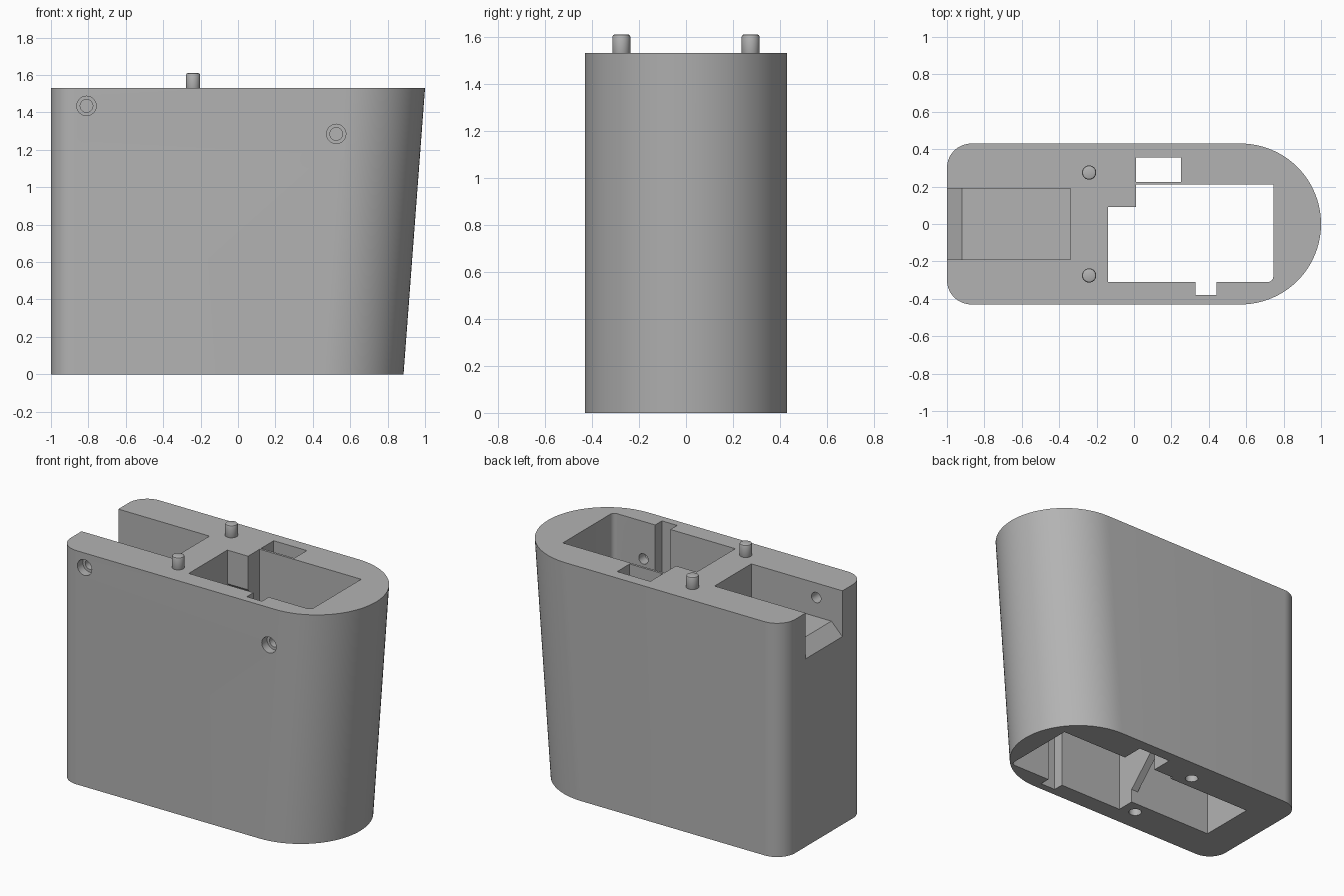
import bpy, bmesh
from math import sin, cos, pi, radians
from mathutils import Vector

cube = bpy.data.objects.get("Cube")
if cube:
    bpy.data.objects.remove(cube, do_unlink=True)

H, HALF = 1.53, 0.43

grey = bpy.data.materials.new("matte grey")
grey.use_nodes = True
colour = (0.45, 0.45, 0.45, 1)
grey.diffuse_color = colour
grey.node_tree.nodes["Principled BSDF"].inputs["Base Color"].default_value = colour


def arc(cx, cy, r, a0, a1, n):
    """Points on an arc, angles in degrees."""
    return [(cx + r * cos(radians(a0 + (a1 - a0) * i / n)),
             cy + r * sin(radians(a0 + (a1 - a0) * i / n))) for i in range(n + 1)]


def prism(name, profile, lo, hi, axis="z"):
    """Extrude a flat profile: (x, y) along z, (y, z) along x, (x, z) along y."""
    place = {"z": lambda p, t: (p[0], p[1], t),
             "x": lambda p, t: (t, p[0], p[1]),
             "y": lambda p, t: (p[0], t, p[1])}[axis]
    bm = bmesh.new()
    a = [bm.verts.new(place(p, lo)) for p in profile]
    b = [bm.verts.new(place(p, hi)) for p in profile]
    bm.faces.new(a)
    bm.faces.new(b)
    for i in range(len(a)):
        j = (i + 1) % len(a)
        bm.faces.new((a[i], a[j], b[j], b[i]))
    bmesh.ops.recalc_face_normals(bm, faces=bm.faces)
    mesh = bpy.data.meshes.new(name)
    bm.to_mesh(mesh)
    bm.free()
    mesh.materials.append(grey)
    ob = bpy.data.objects.new(name, mesh)
    bpy.context.collection.objects.link(ob)
    return ob


def rect(x0, x1, y0, y1):
    return [(x0, y0), (x1, y0), (x1, y1), (x0, y1)]


def circle(x, y, r):
    return arc(x, y, r, 0, 345, 23)


def select(ob):
    bpy.ops.object.select_all(action="DESELECT")
    ob.select_set(True)
    bpy.context.view_layer.objects.active = ob


def cut(ob, cutter):
    select(ob)
    cutter.hide_render = True
    mod = ob.modifiers.new("cut", "BOOLEAN")
    mod.operation = "DIFFERENCE"
    mod.solver = "EXACT"
    mod.object = cutter
    bpy.ops.object.modifier_apply(modifier=mod.name)
    bpy.data.objects.remove(cutter, do_unlink=True)


# Body: rounded rear corners and a round nose that leans outward toward the top
r = 0.13
outline = (arc(1 - HALF, 0, HALF, -90, 90, 48)
           + arc(-1 + r, HALF - r, r, 90, 180, 12)
           + arc(-1 + r, -HALF + r, r, 180, 270, 12))
body = prism("body", outline, 0, H)
for v in body.data.vertices:
    if v.co.z < 0.01 and v.co.x > 0:
        v.co.x -= 0.115

# Main cavity, running right through, with an overhanging block in one corner
main = [(0.01, -0.31)] + arc(0.715, -0.28, 0.03, -90, 0, 6) + [(0.745, 0.21), (0.01, 0.21)]
cut(body, prism("main_cavity", main, -0.1, 1.7))
side = [(-0.31, -0.1), (0.21, -0.1), (0.21, 1.15), (0.09, 1.31), (0.09, 1.7), (-0.31, 1.7)]
cut(body, prism("cavity_side", side, -0.14, 0.1, "x"))
cut(body, prism("wall_groove", rect(0.33, 0.44, -0.38, -0.25), -0.1, 1.7))

# Small pocket, open to the cavity below its thin wall
cut(body, prism("small_pocket", rect(0.01, 0.25, 0.225, 0.355), -0.1, 1.7))
cut(body, prism("pocket_opening", rect(0.01, 0.25, 0.15, 0.355), -0.1, 1.1))

# Rear notch with a sloping lip
notch = [(-1.1, 1.13), (-0.92, 1.31), (-0.34, 1.31), (-0.34, 1.7), (-1.1, 1.7)]
cut(body, prism("rear_notch", notch, -0.19, 0.19, "y"))

# Lower chamber and its gabled doorway to the main cavity
cut(body, prism("lower_chamber", rect(-0.76, -0.19, -0.19, 0.19), -0.1, 1.1))
door = [(-0.19, -0.1), (0.19, -0.1), (0.19, 0.09), (0, 0.28), (-0.19, 0.09)]
cut(body, prism("doorway", door, -0.25, -0.08, "x"))

# Countersunk screw holes in the front wall
for x, z in ((-0.81, 1.435), (0.525, 1.285)):
    cut(body, prism("screw_head", circle(x, z, 0.052), -0.5, -0.375, "y"))
    cut(body, prism("screw_hole", circle(x, z, 0.034), -0.5, -0.12, "y"))

# Locating pegs on top, matching sockets underneath
for side_name, y in (("front", -0.275), ("back", 0.275)):
    cut(body, prism("socket", circle(-0.24, y, 0.04), -0.1, 0.1))
    peg = prism(side_name + "_peg", circle(-0.24, y, 0.038), H - 0.01, 1.61)
    bev = peg.modifiers.new("bevel", "BEVEL")
    bev.width = 0.01
    bev.segments = 2
    bev.limit_method = "ANGLE"
    select(peg)
    bpy.ops.object.modifier_apply(modifier=bev.name)
    bpy.ops.object.shade_smooth_by_angle(angle=radians(30))

select(body)
bpy.ops.object.shade_smooth_by_angle(angle=radians(30))
